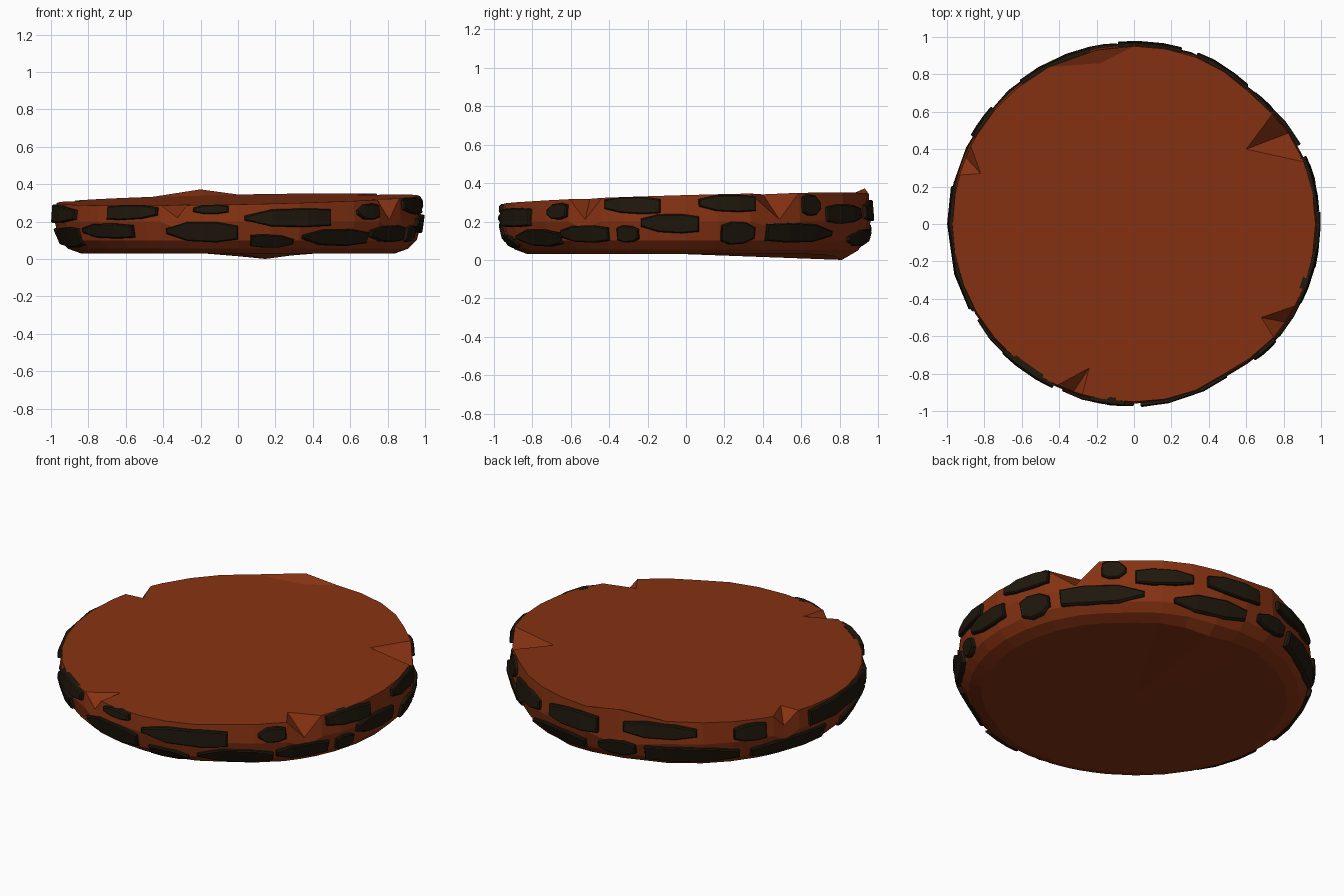
import bpy, bmesh, random
from math import sin, cos, radians, exp

if "Cube" in bpy.data.objects:
    bpy.data.objects.remove(bpy.data.objects["Cube"])

random.seed(4)


def material(name, rgb):
    m = bpy.data.materials.new(name)
    m.diffuse_color = (*rgb, 1)
    m.use_nodes = True
    m.node_tree.nodes["Principled BSDF"].inputs["Base Color"].default_value = m.diffuse_color
    return m


def finish(name, bm, mat):
    bmesh.ops.recalc_face_normals(bm, faces=bm.faces)
    me = bpy.data.meshes.new(name)
    bm.to_mesh(me)
    bm.free()
    me.materials.append(mat)
    ob = bpy.data.objects.new(name, me)
    bpy.context.collection.objects.link(ob)
    return ob


wood = material("wood", (0.24, 0.032, 0.006))
bark = material("bark", (0.014, 0.009, 0.004))

# Edge profile (radius, height), from underside to the widest band
PROFILE = [(0.84, 0.03), (0.91, 0.055), (0.955, 0.10), (0.98, 0.20), (0.97, 0.33)]
# Chips and one raised splinter: start, middle, end angle, middle height, inner tip
CHIPS = [(20.5, 31, 39, 0.21, 0.60, 0.40), (320.4, 326.5, 332.6, 0.21, 0.68, -0.50),
         (154, 158, 164, 0.24, -0.82, 0.27), (245, 250.5, 253.5, 0.22, -0.24, -0.77),
         (90, 102, 118, 0.372, -0.18, 0.86)]


def top_z(x, y):
    return 0.318 + 0.02 * x + 0.028 * y


def wobble(a):
    # slight flat at the front right and the back right
    return 1 - 0.022 * exp(-((a % 360 - 302) / 10) ** 2) - 0.025 * exp(-((a % 360 - 47) / 14) ** 2)


def on_disc(r, a, z):
    k = r * wobble(a)
    return (k * cos(radians(a)), 0.98 * k * sin(radians(a)), z)


def radius_at(z):
    for (r0, z0), (r1, z1) in zip(PROFILE, PROFILE[1:]):
        if z <= z1:
            return r0 + (r1 - r0) * max(0, z - z0) / (z1 - z0)
    return PROFILE[-1][0]


# Log slice: regular rim angles, with the chip angles slotted in
angles = [a for a in range(0, 360, 10)
          if not any(c[0] - 4 < a < c[2] + 4 for c in CHIPS)]
angles = sorted(angles + [a for c in CHIPS for a in c[:3]])
mids = {c[1]: c for c in CHIPS}

bm = bmesh.new()
rings = []
for i, (r, z) in enumerate(PROFILE):
    ring = []
    for a in angles:
        h = z
        if i < 2:
            h -= 0.03 / (i + 1) * exp(-((a - 81) / 11) ** 2)
        if i == 3 and a in mids:
            h = 0.16
        if i == 4:
            x, y, _ = on_disc(r, a, 0)
            h = mids[a][3] if a in mids else top_z(x, y)
        ring.append(bm.verts.new(on_disc(r, a, h)))
    rings.append(ring)
n = len(angles)
for lo, hi in zip(rings, rings[1:]):
    for i in range(n):
        j = (i + 1) % n
        bm.faces.new((lo[i], lo[j], hi[j], hi[i]))

# Underside and cut face, with chip walls between rim and inner tip
under = bm.verts.new((0, 0, 0.03))
centre = bm.verts.new((0, 0, top_z(0, 0)))
rim = rings[-1]
fan = list(rim)
for i, a in enumerate(angles):
    if a in mids:
        x, y = mids[a][4:]
        tip = fan[i] = bm.verts.new((x, y, top_z(x, y)))
        bm.faces.new((rim[i - 1], rim[i], tip))
        bm.faces.new((rim[i], rim[i + 1], tip))
for i in range(n):
    j = (i + 1) % n
    bm.faces.new((under, rings[0][j], rings[0][i]))
    bm.faces.new((centre, fan[i], fan[j]))
finish("log_slice", bm, wood)

# Bark plates: start angle, end angle, low and high edge
PLATES = [(168, 208, 0.19, 0.29), (186, 209, 0.06, 0.17), (212, 235, 0.11, 0.19),
          (225, 244, 0.21, 0.29), (247, 270, 0.09, 0.20), (256, 267, 0.24, 0.29),
          (272, 301, 0.17, 0.27), (274, 288, 0.06, 0.13), (291, 316, 0.07, 0.16),
          (311, 320, 0.21, 0.295), (317, 335, 0.09, 0.18), (334, 352, 0.24, 0.33),
          (338, 345, 0.09, 0.18), (346, 364, 0.14, 0.24), (364, 382, 0.25, 0.34),
          (11, 22, 0.08, 0.20), (26, 54, 0.09, 0.19), (40, 48, 0.23, 0.34),
          (51, 70, 0.19, 0.29), (64, 90, 0.07, 0.16), (75, 95, 0.20, 0.31),
          (95, 108, 0.10, 0.19), (111, 142, 0.08, 0.18), (104, 128, 0.23, 0.32),
          (140, 151, 0.20, 0.30), (146, 176, 0.07, 0.17)]


def bark_plate(bm, a0, a1, z0, z1):
    tall = z1 - z0
    pinch = [random.uniform(0.2, 0.4), 0.04, 0.0, random.uniform(0.05, 0.2)]
    if random.random() < 0.5:
        pinch.reverse()
    skew = random.uniform(-0.12, 0.12)
    layers = []
    for lift, inset in ((-0.02, 0.0), (0.014, 0.0), (0.02, 0.006)):
        low, high = [], []
        for k, t in enumerate((0, 0.3, 0.7, 1)):
            a = a0 + (a1 - a0) * t + (inset * 57 if k == 0 else -inset * 57 if k == 3 else 0)
            s = skew * tall * (t - 0.5)
            for row, z in ((low, z0 + pinch[k] * tall + s + inset),
                           (high, z1 - pinch[k] * tall + s - inset)):
                row.append(bm.verts.new(on_disc(radius_at(z) + lift, a, z)))
        layers.append((low, high))
    for low, high in (layers[0], layers[2]):
        for k in range(3):
            bm.faces.new((low[k], low[k + 1], high[k + 1], high[k]))
    loops = [low + high[::-1] for low, high in layers]
    for p, q in zip(loops, loops[1:]):
        for k in range(8):
            m = (k + 1) % 8
            bm.faces.new((p[k], p[m], q[m], q[k]))


bm = bmesh.new()
for plate in PLATES:
    bark_plate(bm, *plate)
finish("bark_plates", bm, bark)
